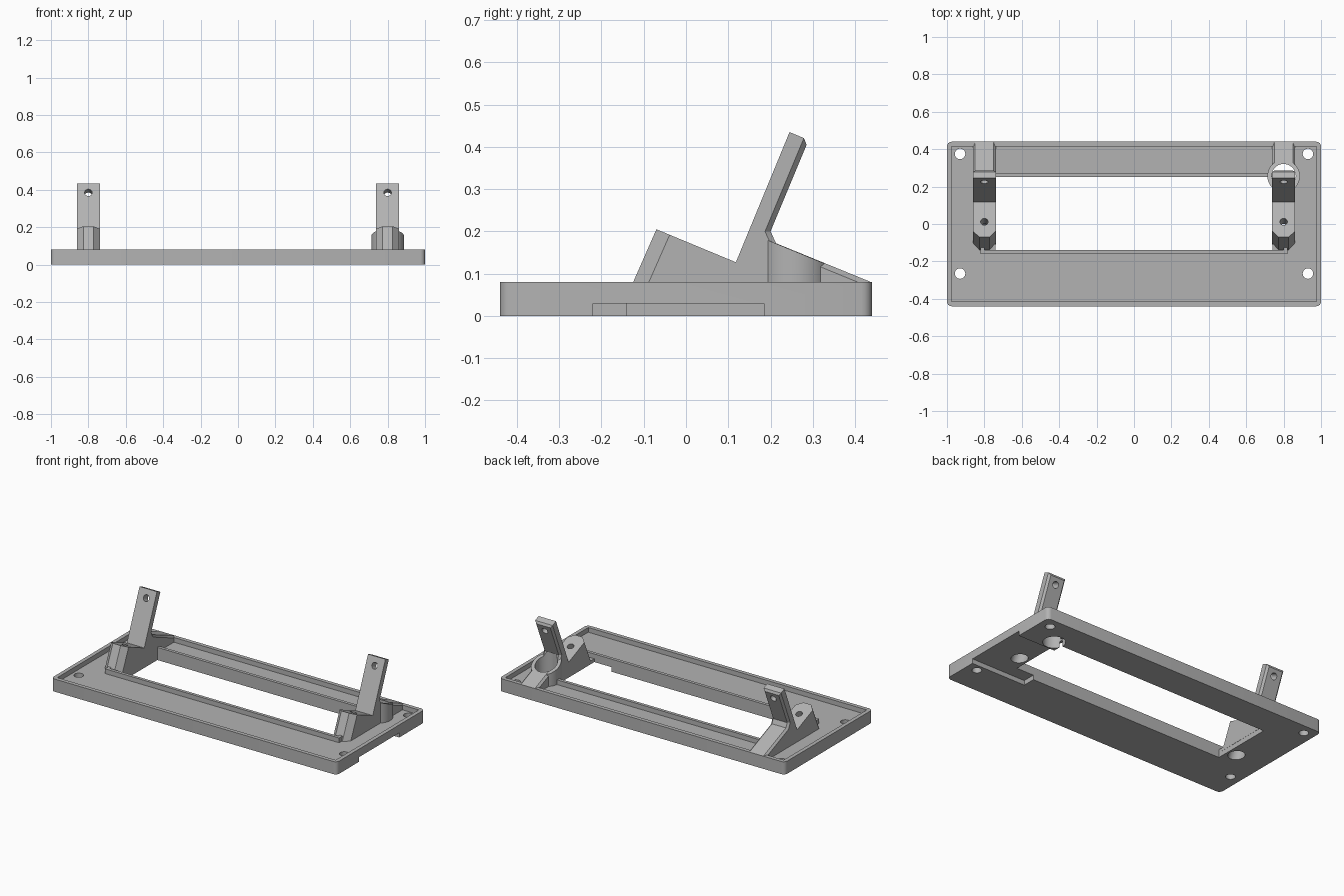
import bpy, bmesh, math
from mathutils import Vector

if "Cube" in bpy.data.objects:
    bpy.data.objects.remove(bpy.data.objects["Cube"], do_unlink=True)

grey = bpy.data.materials.new("plain grey")
grey.use_nodes = True
GREY = (0.45, 0.45, 0.45, 1)
grey.diffuse_color = GREY
grey.node_tree.nodes["Principled BSDF"].inputs["Base Color"].default_value = GREY

SLOPE = Vector((0, 0.381, 0.924))   # normal of the tilted seats
ARM = Vector((0, -0.924, 0.381))    # normal of the upright arm
FLOOR, RIM = 0.05, 0.08


def finish(name, bm):
    bmesh.ops.recalc_face_normals(bm, faces=bm.faces[:])
    mesh = bpy.data.meshes.new(name)
    bm.to_mesh(mesh)
    bm.free()
    obj = bpy.data.objects.new(name, mesh)
    bpy.context.collection.objects.link(obj)
    mesh.materials.append(grey)
    return obj


def box(name, x0, x1, y0, y1, z0, z1, corner=0):
    bm = bmesh.new()
    bmesh.ops.create_cube(bm, size=1)
    for v in bm.verts:
        v.co = [a + (b - a) * (c + 0.5)
                for a, b, c in zip((x0, y0, z0), (x1, y1, z1), v.co)]
    if corner:
        upright = [e for e in bm.edges
                   if abs(e.verts[0].co.z - e.verts[1].co.z) > 0.01]
        bmesh.ops.bevel(bm, geom=upright, offset=corner, segments=4,
                        profile=0.5, affect='EDGES')
    return finish(name, bm)


def rod(name, centre, axis, radius, length):
    bm = bmesh.new()
    bmesh.ops.create_cone(bm, cap_ends=True, segments=40, radius1=radius,
                          radius2=radius, depth=length)
    turn = Vector((0, 0, 1)).rotation_difference(Vector(axis)).to_matrix()
    bmesh.ops.rotate(bm, verts=bm.verts[:], matrix=turn)
    bmesh.ops.translate(bm, verts=bm.verts[:], vec=centre)
    return finish(name, bm)


def cut(obj, cutters):
    bpy.context.view_layer.objects.active = obj
    for c in cutters:
        c.hide_render = True
        mod = obj.modifiers.new("cut", 'BOOLEAN')
        mod.operation, mod.solver, mod.object = 'DIFFERENCE', 'EXACT', c
        bpy.ops.object.modifier_apply(modifier=mod.name)


def bracket(name, x):
    # Side profile, anticlockwise from the lower front
    profile = [(-0.147, 0.03), (-0.07, 0.205), (0.118, 0.127), (0.245, 0.435),
               (0.29, 0.416), (0.2, 0.2), (0.213, 0.172), (0.438, 0.08),
               (0.438, 0.03)]
    half = 0.061
    bm = bmesh.new()
    sides = [[bm.verts.new((x + s * half, y, z)) for y, z in profile]
             for s in (-1, 1)]
    for ring in sides:
        bm.faces.new(ring)
    n = len(profile)
    for i in range(n):
        j = (i + 1) % n
        bm.faces.new((sides[0][i], sides[0][j], sides[1][j], sides[1][i]))
    bmesh.ops.recalc_face_normals(bm, faces=bm.faces[:])
    nose = [bm.edges.get((r[0], r[1])) for r in sides]
    back = [bm.edges.get((r[i], r[i + 1])) for r in sides for i in (4, 5, 6)]
    back.append(bm.edges.get((sides[0][4], sides[1][4])))
    bmesh.ops.bevel(bm, geom=nose, offset=0.034, segments=1, affect='EDGES')
    bmesh.ops.bevel(bm, geom=[e for e in back if e.is_valid], offset=0.012,
                    segments=1, affect='EDGES')
    return finish(name, bm)


# Shallow tray with its window, corner holes and underside recess
tray = box("tray", -1, 1, -0.44, 0.44, 0, RIM, corner=0.025)
tray_cutters = [
    box("pocket_cutter", -0.975, 0.975, -0.415, 0.415, FLOOR, 0.2),
    box("window_cutter", -0.74, 0.74, -0.14, 0.25, -0.1, 0.2),
    box("recess_cutter", 0.62, 1.1, -0.22, 0.185, -0.1, 0.029),
]
for x in (-0.93, 0.93):
    for y in (-0.265, 0.375):
        tray_cutters.append(rod("corner_hole_cutter", (x, y, 0), (0, 0, 1), 0.028, 0.5))

# Raised lips along the window
lips = [box("front_lip", -0.82, 0.82, -0.16, -0.14, FLOOR - 0.005, RIM),
        box("back_lip", -0.75, 0.75, 0.25, 0.27, FLOOR - 0.005, RIM)]
for s, side in ((-1, "right"), (1, "left")):
    a, b = sorted((s * 0.80, s * 0.82))
    box(side + "_lip_return", a, b, -0.15, -0.1, FLOOR - 0.005, RIM)

# Cable bore and the sloped boss around it
bore = rod("bore_cutter", (0.8, 0.256, 0.04), (0, 0, 1), 0.065, 0.32)
boss = rod("boss", (0.8, 0.256, 0.14), (0, 0, 1), 0.087, 0.2)
bm = bmesh.new()
bm.from_mesh(boss.data)
cutline = bmesh.ops.bisect_plane(bm, geom=bm.verts[:] + bm.edges[:] + bm.faces[:],
                                 plane_co=(0, 0.438, 0.079), plane_no=(0, 0.379, 0.925),
                                 clear_outer=True)
bmesh.ops.contextual_create(
    bm, geom=[g for g in cutline["geom_cut"] if isinstance(g, bmesh.types.BMEdge)])
bmesh.ops.recalc_face_normals(bm, faces=bm.faces[:])
bm.to_mesh(boss.data)
bm.free()
cut(boss, [bore])

# Two tilted brackets with screw holes and counterbores
helpers = tray_cutters + [bore]
parts = [tray, boss] + lips
for s, side in ((-1, "right"), (1, "left")):
    x = s * 0.8
    seat = Vector((x, 0.012, 0.171))
    screw = rod(side + "_seat_hole_cutter", seat, SLOPE, 0.02, 0.6)
    counter = rod(side + "_counterbore_cutter", seat - SLOPE * 0.23, SLOPE, 0.047, 0.3)
    arm_hole = rod(side + "_arm_hole_cutter", (x, 0.24, 0.379), ARM, 0.02, 0.2)
    holder = bracket(side + "_bracket", x)
    cut(holder, [screw, counter, arm_hole] + ([bore] if s > 0 else []))
    tray_cutters.append(counter)
    helpers += [screw, counter, arm_hole]
    parts.append(holder)
cut(tray, tray_cutters + [bore])

for c in set(helpers):
    bpy.data.objects.remove(c, do_unlink=True)

# Smooth the round walls, keep hard edges
bpy.ops.object.select_all(action='DESELECT')
for p in parts:
    p.select_set(True)
bpy.context.view_layer.objects.active = tray
bpy.ops.object.shade_smooth_by_angle(angle=math.radians(30))
